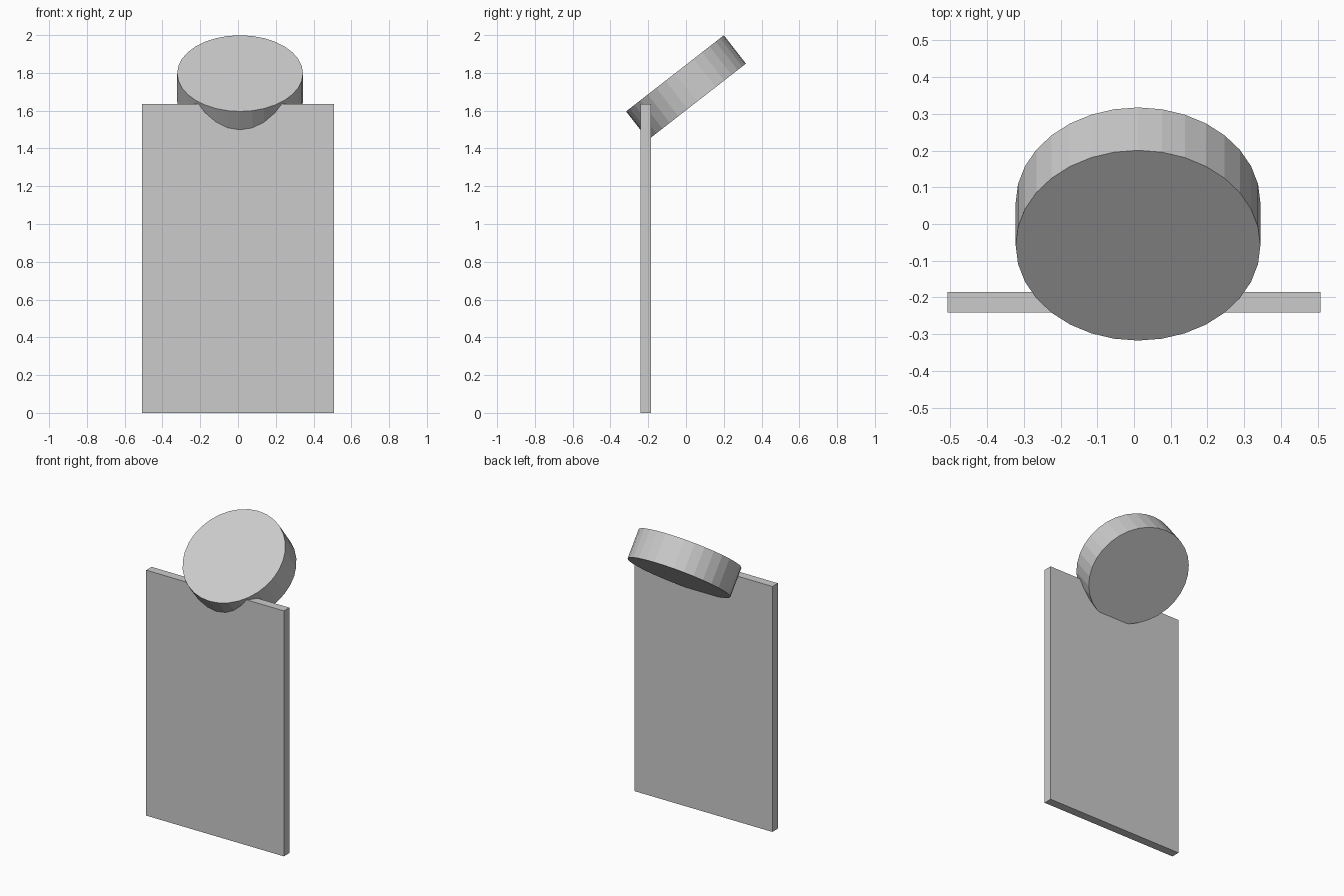
import bpy
import math

if "Cube" in bpy.data.objects:
    bpy.data.objects.remove(bpy.data.objects["Cube"])

# Upright back panel
bpy.ops.mesh.primitive_cube_add(size=1, location=(0, -0.213, 0.8175))
panel = bpy.context.object
panel.name = "upright_panel"
panel.scale = (1.015, 0.057, 1.635)

# Tilted disc, sunk into the top edge of the panel
bpy.ops.mesh.primitive_cylinder_add(
    vertices=32, radius=1, depth=1,
    location=(0.011, 0, 1.7225), rotation=(math.radians(37.9), 0, 0))
disc = bpy.context.object
disc.name = "tilted_disc"
disc.scale = (0.333, 0.328, 0.19)
